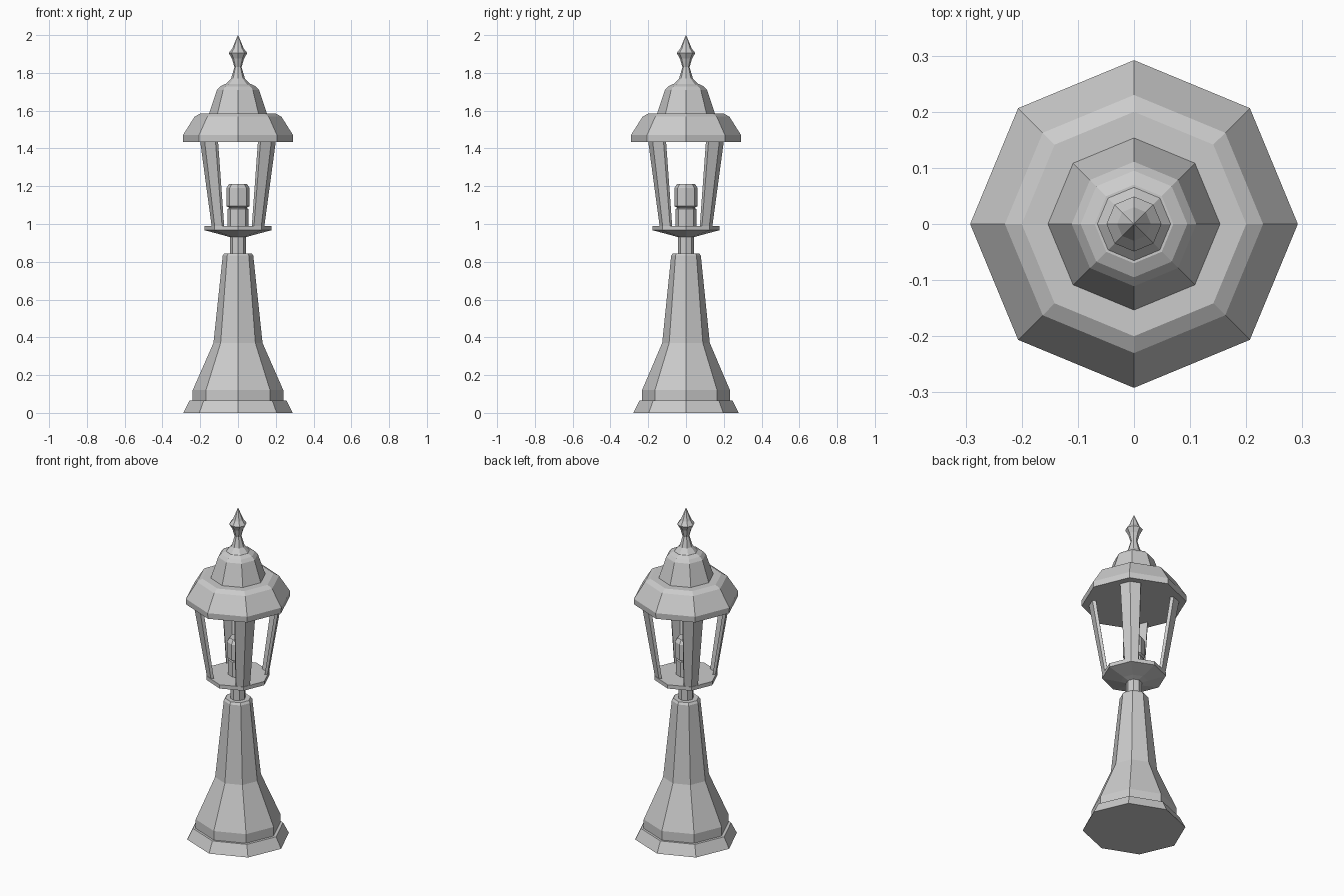
import bpy, math
from mathutils import Vector

if "Cube" in bpy.data.objects:
    bpy.data.objects.remove(bpy.data.objects["Cube"])


def make_object(name, verts, faces):
    mesh = bpy.data.meshes.new(name)
    mesh.from_pydata(verts, [], faces)
    mesh.update()
    obj = bpy.data.objects.new(name, mesh)
    bpy.context.collection.objects.link(obj)
    return obj


def lathe(name, profile, sides=8, y_scale=1.0):
    """Turn a bottom-to-top (radius, height) profile into a closed faceted solid."""
    verts, faces = [], []
    for r, z in profile:
        for i in range(sides):
            a = math.tau * i / sides
            verts.append((r * math.cos(a), r * math.sin(a) * y_scale, z))
    for k in range(len(profile) - 1):
        for i in range(sides):
            j = (i + 1) % sides
            lo, hi = k * sides, (k + 1) * sides
            faces.append((lo + i, lo + j, hi + j, hi + i))
    faces.append(tuple(reversed(range(sides))))
    top = (len(profile) - 1) * sides
    faces.append(tuple(range(top, top + sides)))
    return make_object(name, verts, faces)


def corner_section(angle, radius, arm, thick, z):
    """V-shaped section hugging one corner of an octagon."""
    def polar(r, a):
        return Vector((r * math.cos(a), r * math.sin(a), z))
    step = math.pi / 4
    corner = polar(radius, angle)
    inner = polar(radius - thick / math.cos(step / 2), angle)
    ends = []
    for s in (-1, 1):
        along = (polar(radius, angle + s * step) - corner).normalized() * arm
        ends.append((corner + along, inner + along))
    return [ends[0][0], corner, ends[1][0], ends[1][1], inner, ends[0][1]]


# Stepped foot and tapering pedestal
lathe("foot", [(0.29, 0), (0.257, 0.065)], y_scale=0.96)
lathe("pedestal", [(0.24, 0.06), (0.24, 0.12), (0.13, 0.37),
                   (0.081, 0.832), (0.072, 0.845)], y_scale=0.97)

# Neck and lantern floor
lathe("neck", [(0.043, 0.83), (0.043, 0.94)])
lathe("lantern_floor", [(0.043, 0.93), (0.075, 0.94), (0.177, 0.967), (0.177, 0.99)])

# Bulb holder and bulb
lathe("bulb", [(0.055, 0.985), (0.055, 1.08), (0.048, 1.083), (0.048, 1.088),
               (0.062, 1.095), (0.062, 1.19), (0.047, 1.213)])

# Four angled corner posts
for n in range(4):
    a = math.pi / 4 + n * math.pi / 2
    verts = (corner_section(a, 0.174, 0.042, 0.015, 0.985)
             + corner_section(a, 0.25, 0.062, 0.018, 1.44))
    faces = [(i, (i + 1) % 6, (i + 1) % 6 + 6, i + 6) for i in range(6)]
    faces += [(4, 1, 0, 5), (3, 2, 1, 4), (11, 6, 7, 10), (10, 7, 8, 9)]
    make_object("corner_post_%d" % (n + 1), verts, faces)

# Two-tier roof
lathe("roof_eave", [(0.29, 1.435), (0.292, 1.47), (0.23, 1.568), (0.2, 1.585)])
lathe("roof_crown", [(0.155, 1.58), (0.111, 1.71), (0.095, 1.728), (0.07, 1.74)])

# Finial
lathe("finial", [(0.07, 1.735), (0.037, 1.77), (0.019, 1.83), (0.032, 1.875),
                 (0.049, 1.905), (0.03, 1.93), (0.001, 2.0)])
